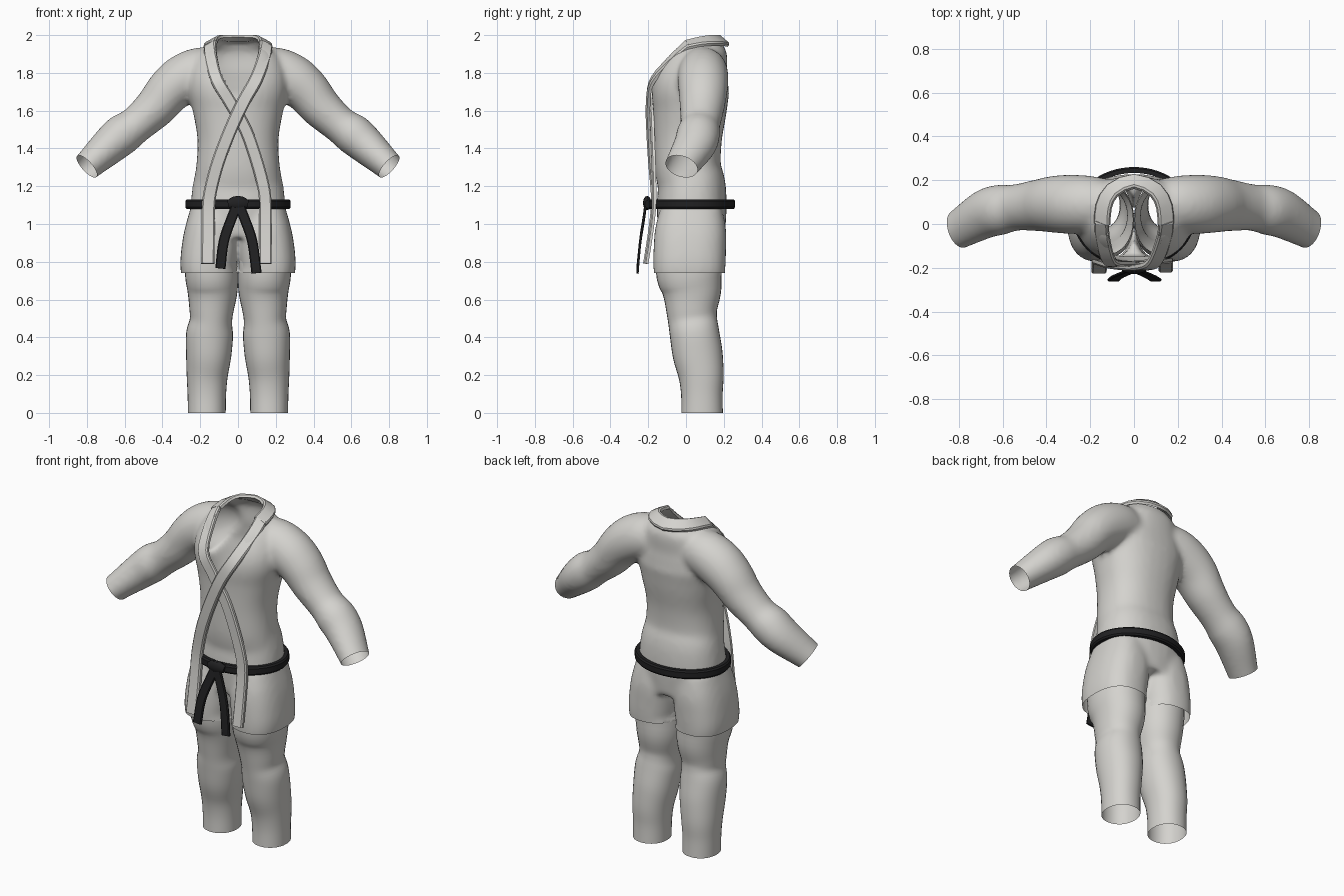
import bpy, bmesh, math
from mathutils import Vector

if "Cube" in bpy.data.objects:
    bpy.data.objects.remove(bpy.data.objects["Cube"])


def material(name, rgb):
    m = bpy.data.materials.new(name)
    m.diffuse_color = (*rgb, 1)
    m.use_nodes = True
    m.node_tree.nodes["Principled BSDF"].inputs["Base Color"].default_value = m.diffuse_color
    return m


CLOTH = material("off_white_cloth", (0.66, 0.65, 0.62))
BLACK = material("black_belt", (0.015, 0.015, 0.016))


def spline(pts, n):
    """Catmull-Rom samples through tuples of any length."""
    out = []
    for i in range(len(pts) - 1):
        p = [pts[max(0, i - 1)], pts[i], pts[i + 1], pts[min(len(pts) - 1, i + 2)]]
        for k in range(n):
            t = k / n
            out.append([0.5 * (2 * b + (c - a) * t + (2 * a - 5 * b + 4 * c - d) * t * t
                        + (3 * b - a - 3 * c + d) * t ** 3) for a, b, c, d in zip(*p)])
    return out + [list(pts[-1])]


def skin(bm, rings, closed=False, caps=False):
    vs = [[bm.verts.new(c) for c in r] for r in rings]
    n = len(vs[0])
    pairs = list(zip(vs, vs[1:])) + ([(vs[-1], vs[0])] if closed else [])
    for a, b in pairs:
        for j in range(n):
            bm.faces.new((a[j], a[(j + 1) % n], b[(j + 1) % n], b[j]))
    if caps:
        bm.faces.new(vs[0][::-1])
        bm.faces.new(vs[-1])


def loft(bm, sections, sides=32, power=2.0, caps=True, n=4, sx=1):
    """Sections are x, y, z, in-plane radius, depth radius (along y)."""
    s = spline(sections, n)
    rings = []
    for i, (x, y, z, r, ry) in enumerate(s):
        t = (Vector(s[min(i + 1, len(s) - 1)][:3]) - Vector(s[max(i - 1, 0)][:3])).normalized()
        u = Vector((0, 1, 0))
        u = (u - t * u.dot(t)).normalized()
        v = t.cross(u)
        ring = []
        for k in range(sides):
            a = 2 * math.pi * k / sides
            c, d = math.cos(a), math.sin(a)
            c = math.copysign(abs(c) ** (2 / power), c)
            d = math.copysign(abs(d) ** (2 / power), d)
            p = Vector((x, y, z)) + v * r * c + u * ry * d
            ring.append((p.x * sx, p.y, p.z))
        rings.append(ring)
    skin(bm, rings, caps=caps)


def finish(name, bm, mat, angle=35):
    bmesh.ops.recalc_face_normals(bm, faces=bm.faces[:])
    me = bpy.data.meshes.new(name)
    bm.to_mesh(me)
    bm.free()
    ob = bpy.data.objects.new(name, me)
    bpy.context.collection.objects.link(ob)
    me.materials.append(mat)
    bpy.ops.object.select_all(action='DESELECT')
    ob.select_set(True)
    bpy.context.view_layer.objects.active = ob
    bpy.ops.object.shade_smooth_by_angle(angle=math.radians(angle))
    return ob


def strip(name, pts, width, thick, mat, n=4):
    """Flat band; points are x, y, z followed by the outward normal."""
    bm = bmesh.new()
    s = spline(pts, n)
    w, h = width / 2, thick / 2
    outline = [(-w, -h), (w, -h), (w, h * .3), (w * .8, h), (-w * .8, h), (-w, h * .3)]
    rings = []
    for i, p in enumerate(s):
        t = (Vector(s[min(i + 1, len(s) - 1)][:3]) - Vector(s[max(i - 1, 0)][:3])).normalized()
        nrm = Vector(p[3:])
        nrm = (nrm - t * nrm.dot(t)).normalized()
        side = t.cross(nrm)
        rings.append([Vector(p[:3]) + side * a + nrm * b for a, b in outline])
    skin(bm, rings, caps=True)
    return finish(name, bm, mat)


# Jacket: torso, sleeves and two skirt halves fused into one skin
bm = bmesh.new()
loft(bm, [(0, .03, .93, .23, .175), (0, .03, 1.08, .25, .185), (0, .03, 1.2, .24, .18),
          (0, .01, 1.3, .222, .175), (0, .01, 1.45, .215, .18), (0, .02, 1.6, .24, .195),
          (0, .025, 1.72, .265, .205), (0, .05, 1.82, .25, .18), (0, .08, 1.9, .2, .145),
          (0, .09, 1.95, .15, .12), (0, .1, 1.985, .11, .1)], power=2.3)
for sx in (1, -1):
    loft(bm, [(.1, .09, 1.81, .12, .11), (.2, .09, 1.805, .13, .13), (.29, .09, 1.765, .132, .135),
              (.365, .09, 1.705, .122, .13), (.44, .085, 1.615, .11, .118),
              (.54, .075, 1.525, .098, .106), (.61, .065, 1.475, .108, .115),
              (.68, .045, 1.415, .1, .112), (.8, -.025, 1.305, .077, .09),
              (.87, -.06, 1.24, .07, .082)], sx=sx)
    loft(bm, [(.13, .02, .68, .143, .18), (.157, .018, .76, .147, .19), (.15, .02, .86, .15, .192),
              (.135, .025, .97, .145, .188), (.125, .03, 1.08, .125, .165)], power=2.5, sx=sx)
rough = finish("jacket_form", bm, CLOTH)
mod = rough.modifiers.new("fuse", 'REMESH')
mod.mode = 'VOXEL'
mod.voxel_size = 0.015
mod = rough.modifiers.new("relax", 'SMOOTH')
mod.factor = 0.5
mod.iterations = 7
deps = bpy.context.evaluated_depsgraph_get()
fused = bpy.data.meshes.new_from_object(rough.evaluated_get(deps))
bm = bmesh.new()
bm.from_mesh(fused)
bpy.data.objects.remove(rough)


def cut(co, no, keep):
    f = [f for f in bm.faces if keep(f.calc_center_median())]
    g = f + list({e for a in f for e in a.edges}) + list({v for a in f for v in a.verts})
    bmesh.ops.bisect_plane(bm, geom=g, plane_co=co, plane_no=no, clear_outer=True)


# Open hem, cuffs and neck
cut((0, 0, .74), (0, 0, -1), lambda c: c.z < .85 and abs(c.x) < .4)
for sx in (1, -1):
    cut((sx * .80, -.025, 1.305), (sx * .71, -.3, -.64), lambda c: c.x * sx > .65)


def in_neck(c):
    if c.y > .165 or c.z < 1.62:
        return False
    half = .12 if c.z > 1.85 else .12 * (c.z - 1.62) / .23
    if c.y > .06:
        half = .12 * math.sqrt(max(0, 1 - ((c.y - .06) / .11) ** 2))
    return abs(c.x) < half


bmesh.ops.delete(bm, geom=[f for f in bm.faces if in_neck(f.calc_center_median())], context='FACES')
finish("jacket", bm, CLOTH, 60)

# Trouser legs, open at both ends
for sx, side in ((1, "left"), (-1, "right")):
    bm = bmesh.new()
    loft(bm, [(.135, .02, .95, .13, .16), (.14, .015, .76, .141, .175), (.135, .03, .65, .133, .158),
              (.14, .03, .55, .118, .136), (.143, .035, .49, .112, .13), (.15, .045, .42, .124, .131),
              (.155, .062, .31, .12, .132), (.163, .08, .2, .109, .12),
              (.165, .084, .1, .102, .11), (.165, .085, 0, .1, .11)], power=2.15, caps=False, sx=sx)
    finish(side + "_trouser_leg", bm, CLOTH, 60)

# Lapels: the upper one crosses to -x, the under one to +x
strip("upper_lapel", [(.147, .01, 1.955, .45, -.2, .9), (.14, -.06, 1.89, .3, -.6, .7),
                      (.095, -.175, 1.765, .1, -.9, .35), (.03, -.2, 1.65, 0, -1, .05),
                      (-.04, -.198, 1.5, 0, -1, 0), (-.105, -.188, 1.33, 0, -1, 0),
                      (-.145, -.175, 1.18, 0, -1, 0), (-.157, -.175, 1.08, 0, -1, 0),
                      (-.158, -.19, .95, 0, -1, 0), (-.16, -.215, .79, 0, -1, 0)], .07, .024, CLOTH)
strip("under_lapel", [(-.147, .01, 1.955, -.45, -.2, .9), (-.145, -.06, 1.89, -.3, -.6, .7),
                      (-.113, -.172, 1.765, -.1, -.9, .35), (-.045, -.182, 1.65, 0, -1, .05),
                      (.04, -.178, 1.5, 0, -1, 0), (.1, -.172, 1.33, 0, -1, 0),
                      (.138, -.168, 1.18, 0, -1, 0), (.145, -.17, 1.08, 0, -1, 0),
                      (.145, -.185, .95, 0, -1, 0), (.145, -.21, .79, 0, -1, 0)], .066, .022, CLOTH)
# Collar around the back of the neck
half = [(.147, .0, 1.95, .45, -.1, .9), (.14, .08, 1.968, .45, .1, .9), (.1, .155, 1.975, .4, .4, .85)]
strip("collar", half + [(0, .197, 1.972, 0, .65, .75)]
      + [(-a, b, c, -d, e, f) for a, b, c, d, e, f in half[::-1]], .078, .022, CLOTH, 2)

# Belt ring
bm = bmesh.new()
rings = []
for k in range(64):
    a = 2 * math.pi * k / 64
    c, s = math.cos(a), math.sin(a)
    rings.append([((.264 + d) * c, .03 + (.215 + d) * s, 1.105 + h)
                  for d, h in ((-.012, -.025), (.008, -.025), (.015, -.016), (.015, .016), (.008, .025), (-.012, .025))])
skin(bm, rings, closed=True)
finish("belt", bm, BLACK)

# Knot and hanging belt ends
bm = bmesh.new()
loft(bm, [(-.05, -.2, 1.105, .022, .018), (-.02, -.205, 1.11, .036, .022),
          (.02, -.205, 1.11, .036, .022), (.05, -.2, 1.105, .022, .018)], sides=12, n=2)
finish("belt_knot", bm, BLACK)
for name, sx, end, z in (("right_belt_end", -1, .093, .765), ("left_belt_end", 1, .098, .74)):
    strip(name, [(-.01 * sx, -.21, 1.135, 0, -1, 0), (.03 * sx, -.222, 1.04, 0, -1, 0),
                 (.075 * sx, -.242, .91, 0, -1, 0), (end * sx, -.257, z, 0, -1, 0)], .054, .012, BLACK)
